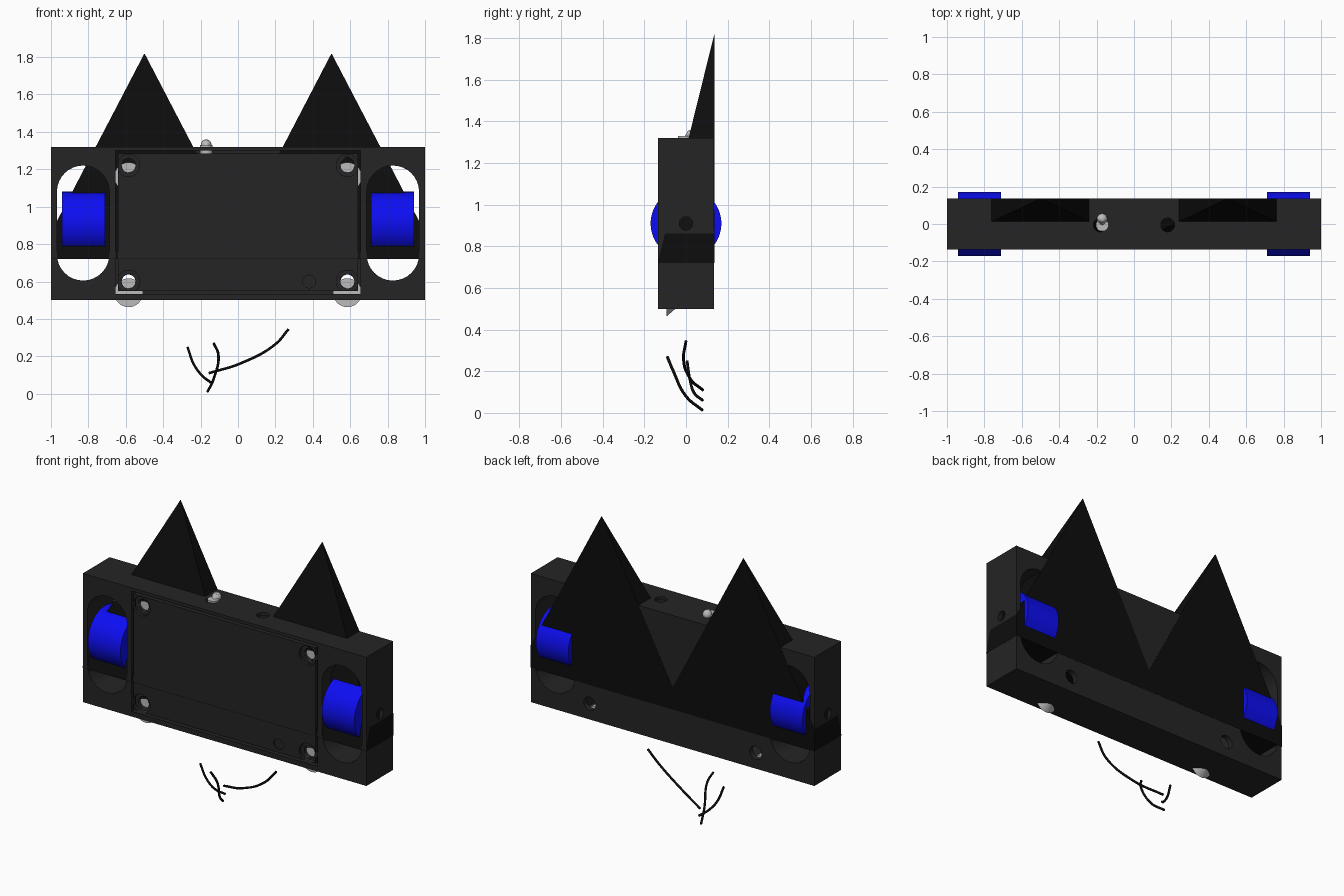
import bpy, bmesh, math
from mathutils import Vector

if "Cube" in bpy.data.objects:
    bpy.data.objects.remove(bpy.data.objects["Cube"])


def material(name, r, g, b):
    m = bpy.data.materials.new(name)
    m.diffuse_color = (r, g, b, 1)
    m.use_nodes = True
    m.node_tree.nodes["Principled BSDF"].inputs["Base Color"].default_value = m.diffuse_color
    return m


SHELL = material("charcoal", 0.018, 0.018, 0.018)
BLACK = material("black", 0.004, 0.004, 0.004)
BLUE = material("blue", 0.004, 0.004, 0.9)
STEEL = material("steel", 0.5, 0.5, 0.5)


def box(name, lo, hi, mat=None):
    lo, hi = Vector(lo), Vector(hi)
    bpy.ops.mesh.primitive_cube_add(size=1, location=(lo + hi) / 2)
    ob = bpy.context.object
    ob.name, ob.scale = name, hi - lo
    bpy.ops.object.transform_apply(location=True, rotation=False, scale=True)
    if mat:
        ob.data.materials.append(mat)
    return ob


def rod(name, a, b, r1, r2=None, mat=None, seg=32):
    """Cylinder or cone from point a (radius r1) to point b (radius r2)."""
    a, b = Vector(a), Vector(b)
    bpy.ops.mesh.primitive_cone_add(vertices=seg, radius1=r1, radius2=r1 if r2 is None else r2,
                                    depth=(b - a).length, location=(a + b) / 2,
                                    rotation=(b - a).to_track_quat('Z', 'Y').to_euler())
    ob = bpy.context.object
    ob.name = name
    if mat:
        ob.data.materials.append(mat)
    bpy.ops.object.shade_smooth_by_angle(angle=math.radians(30))
    return ob


def prism(name, profile, y0, y1, mat=None):
    """Extrude an (x, z) outline from y0 to y1."""
    bm = bmesh.new()
    f = bm.faces.new([bm.verts.new((x, y0, z)) for x, z in profile])
    ext = bmesh.ops.extrude_face_region(bm, geom=[f])['geom']
    bmesh.ops.translate(bm, vec=(0, y1 - y0, 0),
                        verts=[v for v in ext if isinstance(v, bmesh.types.BMVert)])
    bmesh.ops.recalc_face_normals(bm, faces=bm.faces)
    me = bpy.data.meshes.new(name)
    bm.to_mesh(me)
    bm.free()
    ob = bpy.data.objects.new(name, me)
    bpy.context.collection.objects.link(ob)
    if mat:
        me.materials.append(mat)
    return ob


def cut(target, cutters):
    bpy.context.view_layer.objects.active = target
    for c in cutters:
        m = target.modifiers.new("cut", 'BOOLEAN')
        m.operation, m.solver, m.object = 'DIFFERENCE', 'EXACT', c
        bpy.ops.object.modifier_apply(modifier=m.name)
        bpy.data.objects.remove(c)


SCREWS = [(x, z) for x in (-0.585, 0.585) for z in (0.6, 1.22)]
D = 0.135    # half depth of the body
AXLE = 0.91  # wheel centre height

# Body with wheel slots, lid recess and drilled holes
body = box("body", (-1, -D, 0.5), (1, D, 1.32), SHELL)
cutters = [box("cavity", (-0.655, -0.2, 0.533), (0.655, 0.1, 1.3))]
for s in (-1, 1):
    outline = []
    for i in range(34):
        a = math.pi * (i if i < 17 else i - 1) / 16
        outline.append((s * 0.828 + 0.14 * math.cos(a),
                        (1.08 if i < 17 else 0.745) + 0.14 * math.sin(a)))
    cutters.append(prism("slot", outline, -0.2, 0.2))
    cutters.append(rod("axle_hole", (s * 0.8, 0, AXLE), (s * 1.1, 0, AXLE), 0.032))
    cutters.append(rod("top_hole", (s * 0.18, -0.005, 1.25), (s * 0.18, -0.005, 1.4), 0.037))
cutters += [rod("back_hole", (x, 0.05, z), (x, 0.2, z), 0.042) for x, z in SCREWS]
cut(body, cutters)

# Front lid with counterbored screw holes and a small indicator hole
lid = box("lid", (-0.642, -D, 0.548), (0.642, -0.095, 1.285), SHELL)
cutters = [rod("led_hole", (0.38, -0.2, 0.6), (0.38, -0.125, 0.6), 0.034)]
for x, z in SCREWS:
    cutters.append(rod("counterbore", (x, -0.2, z), (x, -0.115, z), 0.06))
    cutters.append(rod("through_hole", (x, -0.2, z), (x, 0, z), 0.037))
cut(lid, cutters)

# Screws, set a little below their holes
for x, z in SCREWS:
    z -= 0.06
    rod("screw_head", (x, -0.094, z), (x, -0.045, z), 0.077, 0.035, STEEL)
    rod("screw_shank", (x, -0.045, z), (x, 0.095, z), 0.03, None, STEEL)

# Twin spikes: flat back, sloping front, shared base band
E = 1.001
spikes = prism("twin_spikes", [(-E, 0.72), (E, 0.72), (E, 0.86), (0.5, 1.82),
                               (0, 0.86), (-0.5, 1.82), (-E, 0.86)], -0.136, 0.136, BLACK)
for v in spikes.data.vertices:
    if v.co.y < 0:
        v.co.y = -0.136 + 0.272 * (v.co.z - 0.72) / 1.1

# Wheels with a thin bore
for s in (-1, 1):
    wheel = rod("wheel", (s * 0.71, 0, AXLE), (s * 0.94, 0, AXLE), 0.17, None, BLUE, 64)
    cut(wheel, [rod("bore", (s * 0.6, 0, AXLE), (s * 1.1, 0, AXLE), 0.02, seg=16)])

# Toggle switch leaning backwards
rod("switch_collar", (-0.17, -0.005, 1.26), (-0.17, -0.005, 1.33), 0.034, None, STEEL)
rod("switch_lever", (-0.17, -0.005, 1.3), (-0.17, 0.028, 1.345), 0.014, 0.022, STEEL)
bpy.ops.mesh.primitive_uv_sphere_add(segments=20, ring_count=10, radius=0.028,
                                     location=(-0.17, 0.028, 1.332))
bpy.context.object.name = "switch_tip"
bpy.context.object.data.materials.append(STEEL)
bpy.ops.object.shade_smooth_by_angle()

# Loose wires below the body
WIRES = [
    [(-0.27, 0.005, 0.25), (-0.235, 0.02, 0.155), (-0.19, 0.04, 0.095), (-0.145, 0.08, 0.06)],
    [(-0.13, -0.09, 0.27), (-0.105, -0.065, 0.21), (-0.13, 0, 0.08), (-0.162, 0.08, 0.012)],
    [(0.27, 0, 0.345), (0.2, -0.012, 0.265), (0.02, 0.02, 0.165), (-0.155, 0.08, 0.11)],
]
for pts in WIRES:
    cu = bpy.data.curves.new("wire", 'CURVE')
    cu.dimensions, cu.bevel_depth, cu.use_fill_caps = '3D', 0.007, True
    cu.bevel_resolution = 2
    sp = cu.splines.new('BEZIER')
    sp.bezier_points.add(len(pts) - 1)
    for bp, p in zip(sp.bezier_points, pts):
        bp.co = p
        bp.handle_left_type = bp.handle_right_type = 'AUTO'
    cu.materials.append(BLACK)
    bpy.context.collection.objects.link(bpy.data.objects.new("wire", cu))
